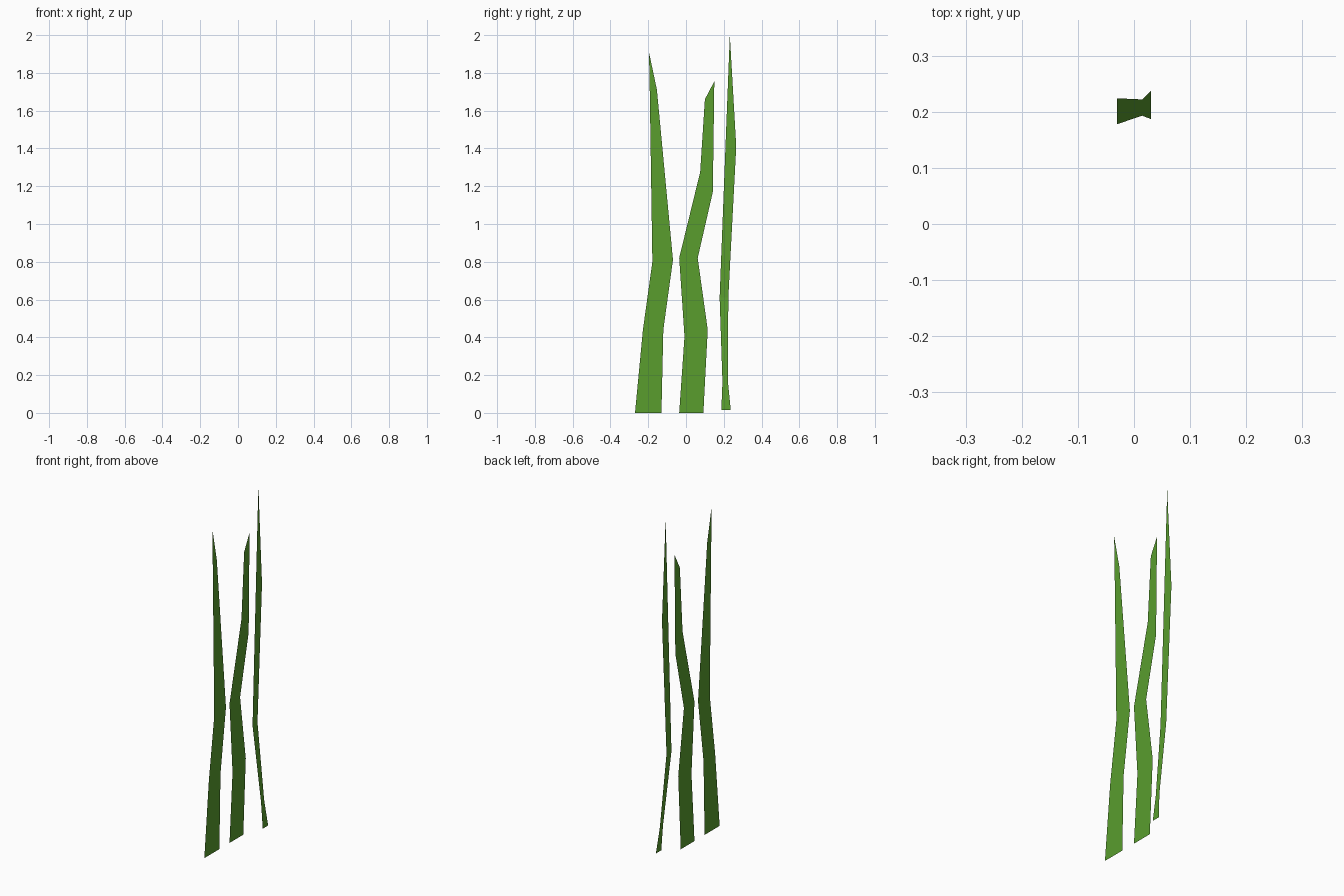
import bpy

if "Cube" in bpy.data.objects:
    bpy.data.objects.remove(bpy.data.objects["Cube"])

# Grass green shared by all blades
green = bpy.data.materials.new("grass_green")
green.diffuse_color = (0.1, 0.34, 0.027, 1)
green.use_nodes = True
green.node_tree.nodes["Principled BSDF"].inputs["Base Color"].default_value = green.diffuse_color


def blade(name, rows, tip=None, lean=lambda z: -0.03):
    """Flat strip in the y-z plane; rows are (left y, left z, right y, right z)."""
    verts, faces = [], []
    for ly, lz, ry, rz in rows:
        verts += [(lean(lz), ly, lz), (lean(rz), ry, rz)]
    for i in range(0, len(verts) - 2, 2):
        faces.append((i, i + 1, i + 3, i + 2))
    if tip:
        n = len(verts)
        verts.append((lean(tip[1]), *tip))
        faces.append((n - 2, n - 1, n))
    mesh = bpy.data.meshes.new(name)
    mesh.from_pydata(verts, [], faces)
    mesh.materials.append(green)
    obj = bpy.data.objects.new(name, mesh)
    bpy.context.collection.objects.link(obj)


# Front blade: wide, pointed
blade("front_blade", [
    (-0.27, 0, -0.13, 0),
    (-0.228, 0.44, -0.12, 0.44),
    (-0.178, 0.80, -0.069, 0.81),
    (-0.192, 1.71, -0.154, 1.71),
], tip=(-0.196, 1.91))

# Middle blade: zigzag with a slanted end
blade("middle_blade", [
    (-0.036, 0, 0.092, 0),
    (-0.008, 0.405, 0.115, 0.44),
    (-0.036, 0.82, 0.062, 0.82),
    (0.075, 1.275, 0.142, 1.17),
    (0.10, 1.66, 0.15, 1.755),
])

# Rear blade: thin, its foot leaning out sideways
blade("rear_blade", [
    (0.187, 0.015, 0.237, 0.015),
    (0.193, 0.165, 0.222, 0.165),
    (0.178, 0.61, 0.224, 0.61),
    (0.209, 1.41, 0.266, 1.41),
], tip=(0.232, 2.0), lean=lambda z: max(-0.03, 0.03 - 0.101 * (z - 0.015)))
